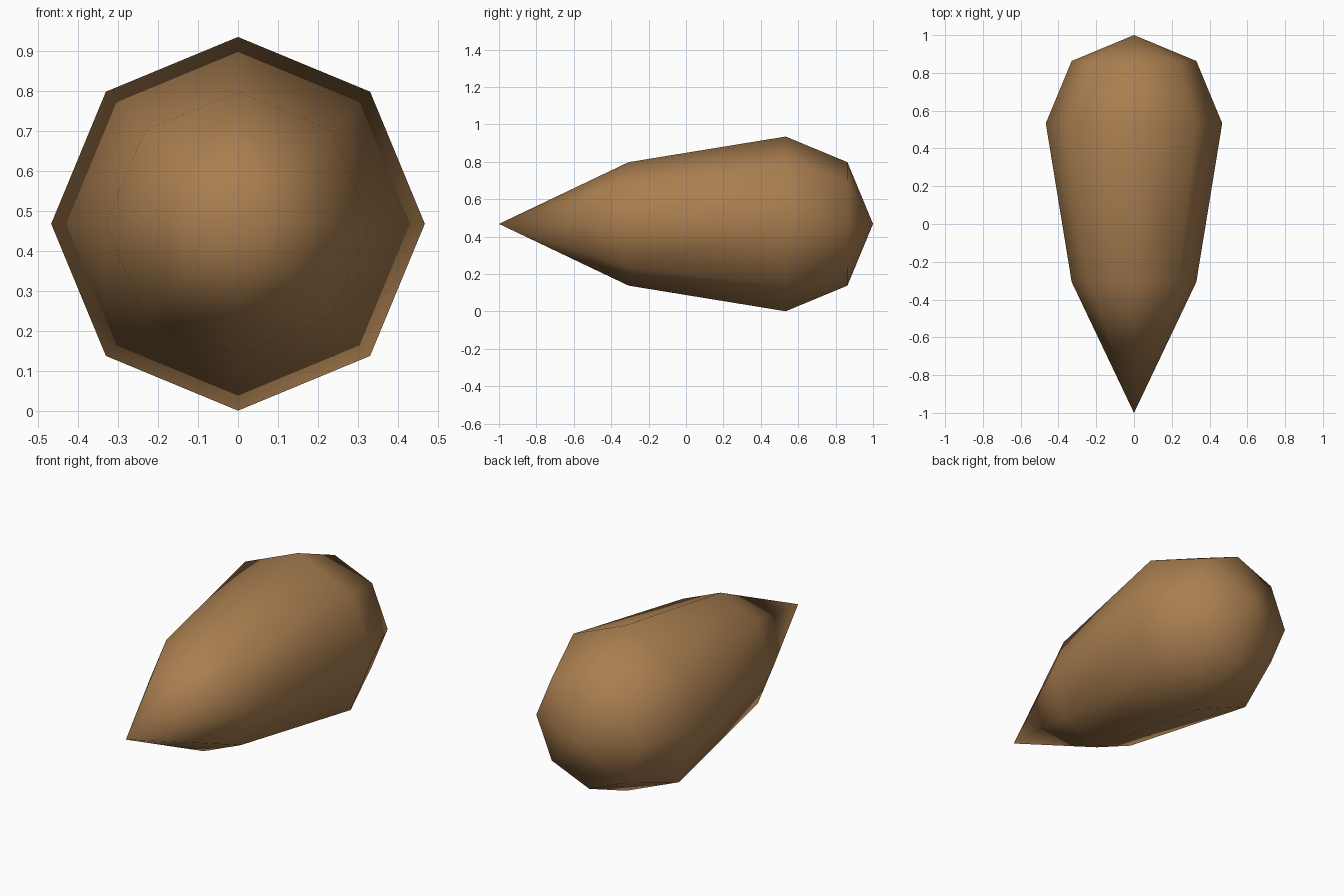
import bpy, bmesh, math

if "Cube" in bpy.data.objects:
    bpy.data.objects.remove(bpy.data.objects["Cube"])

SIDES = 8
R = 0.467          # largest radius, also the height of the axis
# (y, radius) of the rings between the pointed front and the blunt back
RINGS = [(-0.307, 0.33), (0.533, R), (0.863, 0.33)]

# Body: octagonal rings joined around the y axis
bm = bmesh.new()
rings = [[bm.verts.new((r * math.cos(2 * math.pi * i / SIDES), y,
                        R + 0.001 + r * math.sin(2 * math.pi * i / SIDES)))
          for i in range(SIDES)] for y, r in RINGS]
tip = bm.verts.new((0, -1, R + 0.001))
back = bm.verts.new((0, 1, R + 0.001))
for i in range(SIDES):
    j = (i + 1) % SIDES
    bm.faces.new((tip, rings[0][i], rings[0][j]))
    for a, b in zip(rings, rings[1:]):
        bm.faces.new((a[i], b[i], b[j], a[j]))
    bm.faces.new((back, rings[-1][j], rings[-1][i]))
bmesh.ops.recalc_face_normals(bm, faces=bm.faces)
for f in bm.faces:
    f.smooth = True

mesh = bpy.data.meshes.new("teardrop_body")
bm.to_mesh(mesh)
bm.free()
body = bpy.data.objects.new("teardrop_body", mesh)
bpy.context.collection.objects.link(body)

# Single brown colour
brown = bpy.data.materials.new("warm brown")
brown.diffuse_color = (0.40, 0.21, 0.08, 1)
brown.use_nodes = True
brown.node_tree.nodes["Principled BSDF"].inputs["Base Color"].default_value = brown.diffuse_color
mesh.materials.append(brown)
